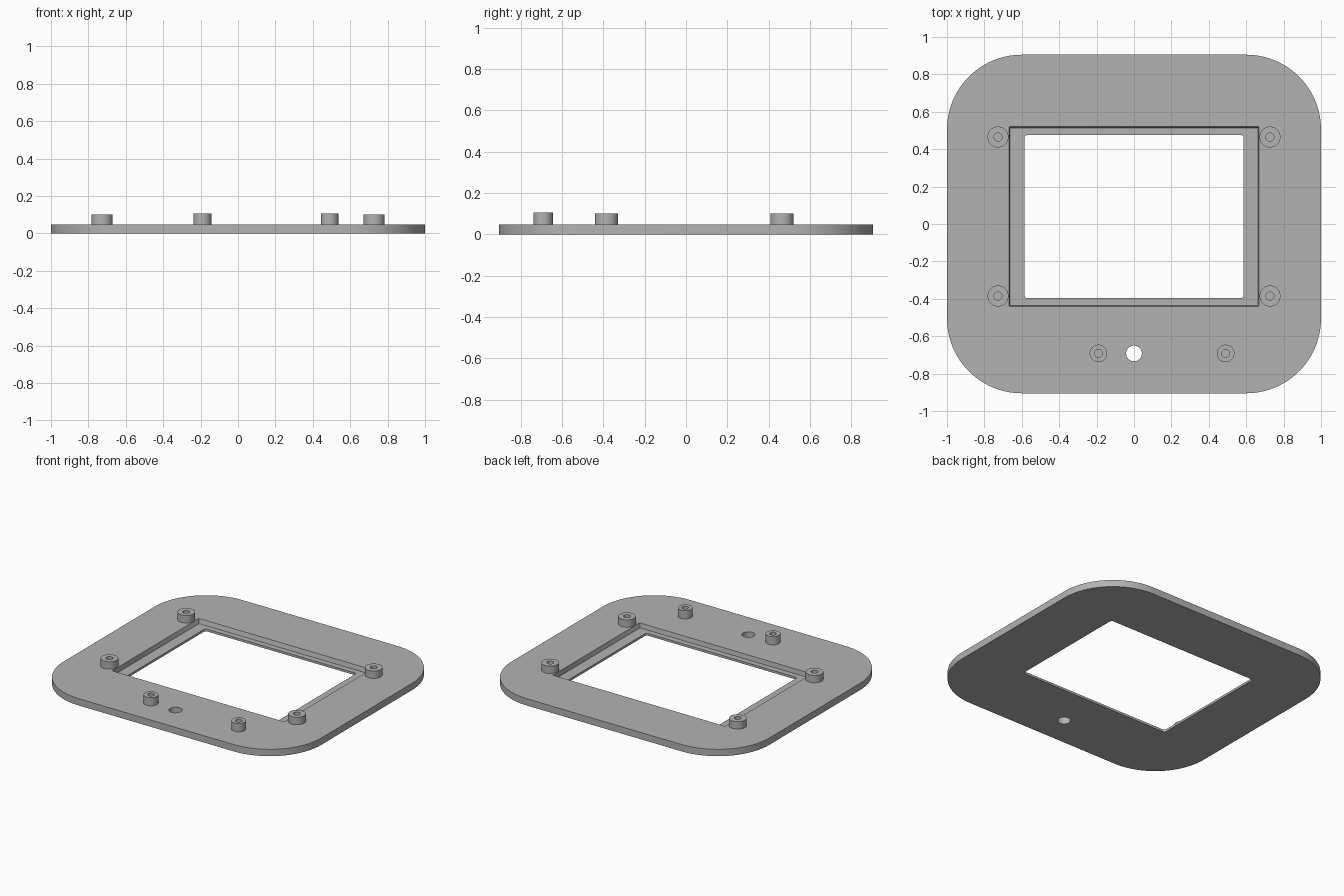
import bpy, bmesh, math

cube = bpy.data.objects.get("Cube")
if cube:
    bpy.data.objects.remove(cube, do_unlink=True)

PLATE_TOP = 0.048
LEDGE = 0.016

grey = bpy.data.materials.new("plain grey")
grey.use_nodes = True
grey.diffuse_color = (0.45, 0.45, 0.45, 1)
grey.node_tree.nodes["Principled BSDF"].inputs["Base Color"].default_value = grey.diffuse_color


def finish(name, bm):
    """Turn a bmesh into a named grey object."""
    bmesh.ops.recalc_face_normals(bm, faces=bm.faces)
    mesh = bpy.data.meshes.new(name)
    bm.to_mesh(mesh)
    bm.free()
    mesh.materials.append(grey)
    obj = bpy.data.objects.new(name, mesh)
    bpy.context.collection.objects.link(obj)
    return obj


def rounded_rect(x, y0, y1, radius, steps):
    """Outline of a rectangle, symmetric in x, with round corners."""
    corners = [(1, y1, -1), (-1, y1, -1), (-1, y0, 1), (1, y0, 1)]
    points = []
    for quarter, (sx, y, inward) in enumerate(corners):
        for i in range(steps + 1):
            a = (quarter + i / steps) * math.pi / 2
            points.append((sx * (x - radius) + radius * math.cos(a),
                           y + inward * radius + radius * math.sin(a)))
    return points


def circle(x, y, radius, steps=48):
    turns = [2 * math.pi * i / steps for i in range(steps)]
    return [(x + radius * math.cos(a), y + radius * math.sin(a)) for a in turns]


def prism(name, bottom, z0, z1, top=None):
    """Solid between two matching outlines."""
    bm = bmesh.new()
    low = [bm.verts.new((x, y, z0)) for x, y in bottom]
    high = [bm.verts.new((x, y, z1)) for x, y in top or bottom]
    bm.faces.new(low)
    bm.faces.new(high)
    for i in range(len(low)):
        j = (i + 1) % len(low)
        bm.faces.new((low[i], low[j], high[j], high[i]))
    return finish(name, bm)


def smooth(obj):
    bpy.ops.object.select_all(action='DESELECT')
    obj.select_set(True)
    bpy.context.view_layer.objects.active = obj
    bpy.ops.object.shade_smooth_by_angle(angle=math.radians(30))


def cut(obj, cutter):
    """Subtract the cutter, then discard it."""
    cutter.hide_render = True
    mod = obj.modifiers.new("cut", 'BOOLEAN')
    mod.operation = 'DIFFERENCE'
    mod.solver = 'EXACT'
    mod.object = cutter
    bpy.context.view_layer.objects.active = obj
    bpy.ops.object.modifier_apply(modifier=mod.name)
    bpy.data.objects.remove(cutter, do_unlink=True)


def standoff(name, x, y, radius, bore, top):
    """Hollow round post standing on the plate."""
    bm = bmesh.new()
    z0 = PLATE_TOP - 0.002
    loops = [(radius, z0), (radius, top), (bore, top), (bore, z0)]
    rings = [[bm.verts.new((px, py, z)) for px, py in circle(x, y, r)] for r, z in loops]
    for k, ring in enumerate(rings):
        after = rings[(k + 1) % len(rings)]
        for i in range(len(ring)):
            j = (i + 1) % len(ring)
            bm.faces.new((ring[i], ring[j], after[j], after[i]))
    smooth(finish(name, bm))


# Face plate with stepped screen opening and a small through hole
plate = prism("face_plate", rounded_rect(1, -0.905, 0.905, 0.4, 24), 0, PLATE_TOP)
cut(plate, prism("recess_cutter", rounded_rect(0.662, -0.436, 0.514, 0.004, 2), LEDGE, PLATE_TOP + 0.001,
                 rounded_rect(0.668, -0.44, 0.521, 0.004, 2)))
cut(plate, prism("window_cutter", rounded_rect(0.586, -0.396, 0.475, 0.015, 6), -0.1, 0.1))
cut(plate, prism("hole_cutter", circle(0, -0.692, 0.042), -0.1, 0.1))
smooth(plate)

# Four screen standoffs around the opening
for side, x in (("left", 0.727), ("right", -0.727)):
    for end, y in (("back", 0.465), ("front", -0.385)):
        standoff(f"{end}_{side}_screen_standoff", x, y, 0.056, 0.022, 0.1)

# Two taller, narrower standoffs beside the through hole
for side, x in (("left", 0.49), ("right", -0.19)):
    standoff(f"{side}_board_standoff", x, -0.692, 0.047, 0.021, 0.106)
